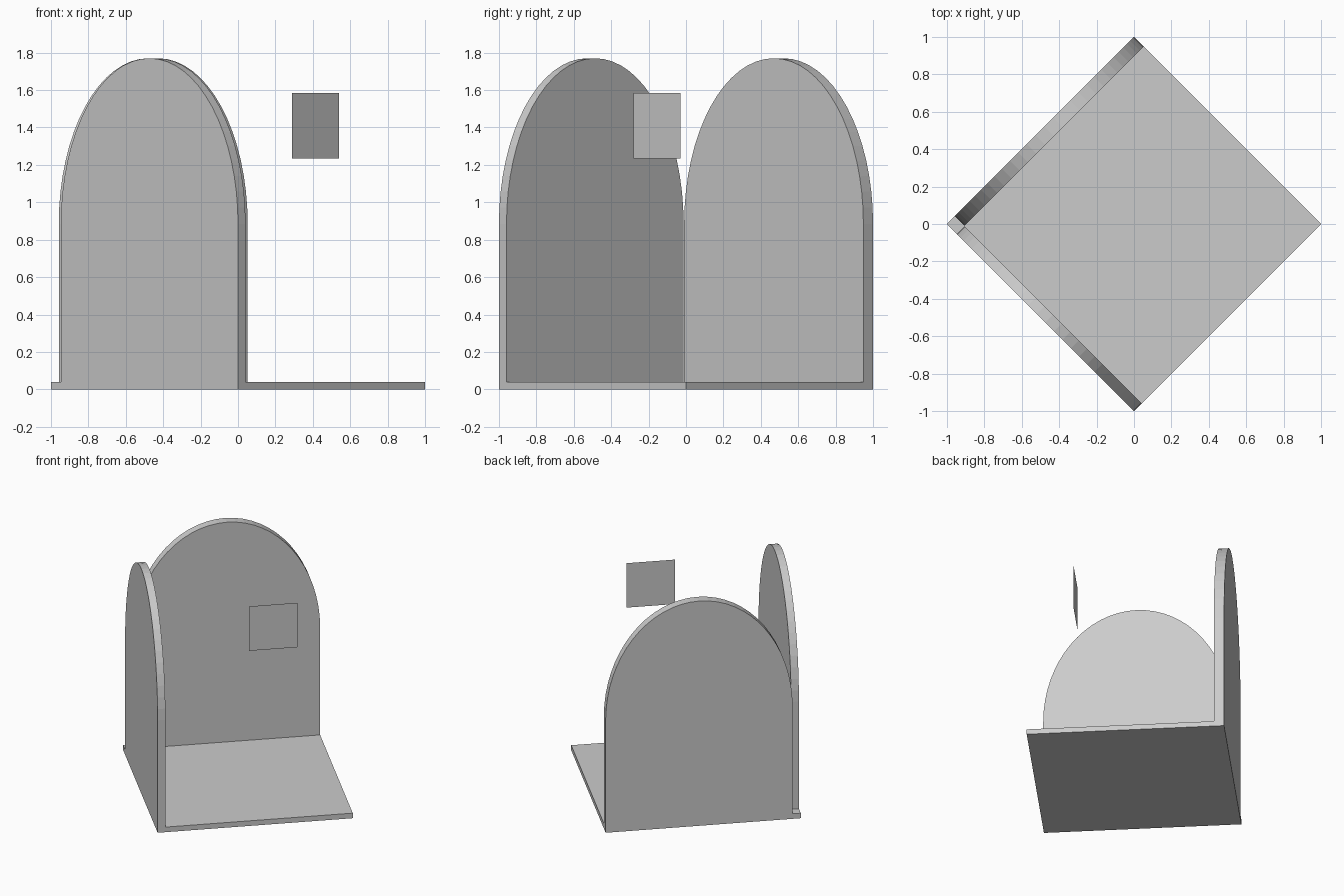
import bpy, bmesh
from math import pi, sin, cos, sqrt
from mathutils import Vector

if "Cube" in bpy.data.objects:
    bpy.data.objects.remove(bpy.data.objects["Cube"])

R = sqrt(0.5)
U = Vector((R, R, 0))      # along the rear wall
V = Vector((R, -R, 0))     # along the front wall
Z = Vector((0, 0, 1))
CORNER = Vector((-1, 0, 0))
SIDE = sqrt(2)
FLOOR_H = 0.04


def make(name, points, depth=None):
    """Flat outline, optionally extruded along a vector."""
    bm = bmesh.new()
    face = bm.faces.new([bm.verts.new(p) for p in points])
    if depth is not None:
        out = bmesh.ops.extrude_face_region(bm, geom=[face], use_keep_orig=True)
        verts = [g for g in out["geom"] if isinstance(g, bmesh.types.BMVert)]
        bmesh.ops.translate(bm, verts=verts, vec=depth)
        bmesh.ops.recalc_face_normals(bm, faces=bm.faces[:])
    mesh = bpy.data.meshes.new(name)
    bm.to_mesh(mesh)
    bm.free()
    obj = bpy.data.objects.new(name, mesh)
    bpy.context.collection.objects.link(obj)
    return obj


def arch_wall(name, along, inward, start, thickness, top=1.77, rise=0.885, segs=32):
    mid, half = (start + SIDE) / 2, (SIDE - start) / 2
    outline = [(start, FLOOR_H), (SIDE, FLOOR_H)]
    for i in range(segs + 1):
        a = pi * i / segs
        outline.append((mid + half * cos(a), top - rise + rise * sin(a)))
    make(name, [CORNER + along * s + Z * h for s, h in outline], inward * thickness)


# Square floor turned by 45 degrees
make("floor", [(-1, 0, 0), (0, -1, 0), (1, 0, 0), (0, 1, 0)], Z * FLOOR_H)

# Two arched walls, leaving a small open notch at the corner
arch_wall("rear_wall", U, V, 0.059, 0.073)
arch_wall("front_wall", V, U, 0.075, 0.057)

# Thin floating panel parallel to the rear wall
a, b = Vector((0.29, -0.28, 0)), Vector((0.54, -0.03, 0))
make("panel", [a + Z * 1.235, b + Z * 1.235, b + Z * 1.585, a + Z * 1.585])
